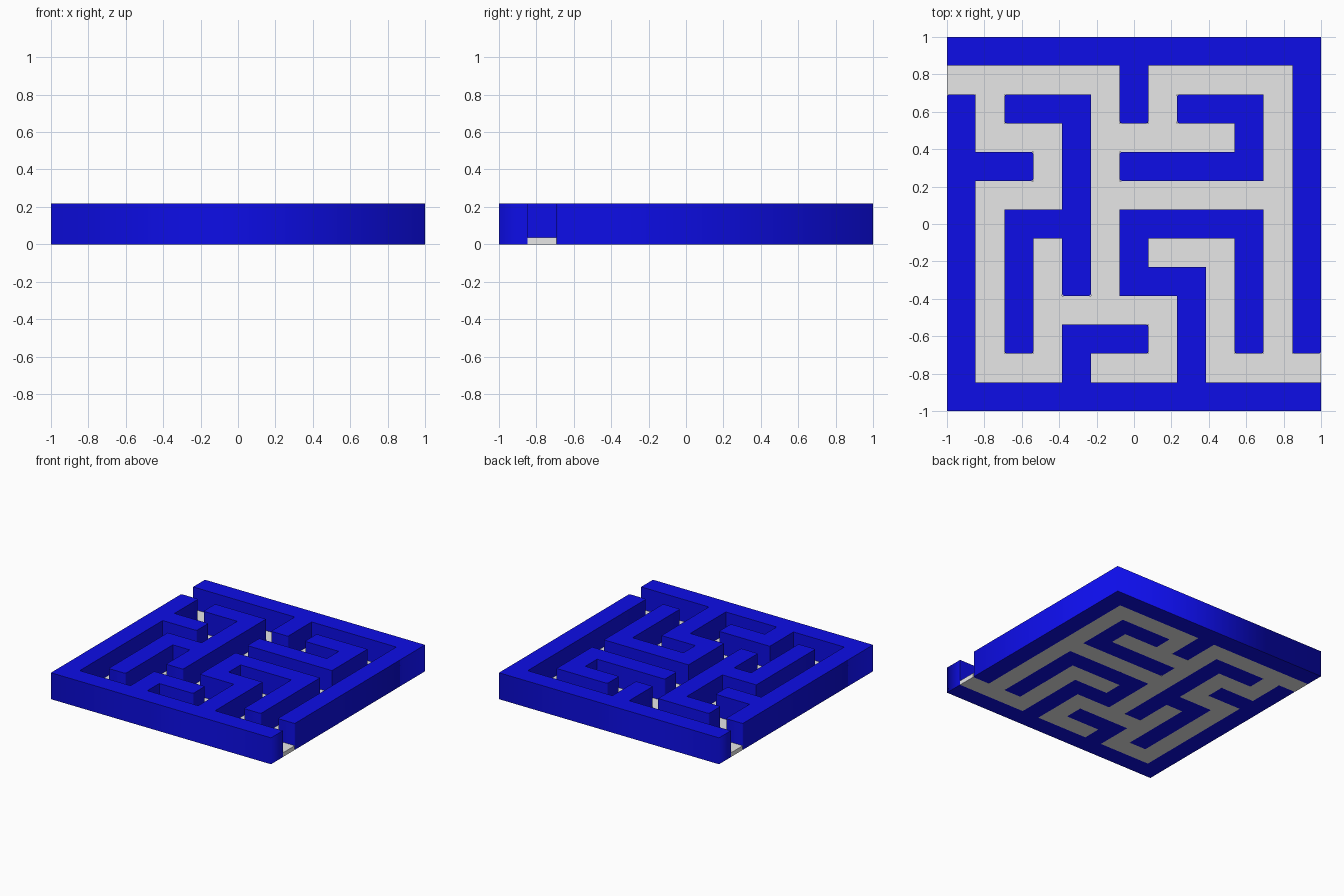
import bpy, bmesh, math

if "Cube" in bpy.data.objects:
    bpy.data.objects.remove(bpy.data.objects["Cube"])

# Maze plan, 13 x 13 cells, top row is the back (+y); '#' is wall
PLAN = [
    "#############",
    "......#.....#",
    "#.###.#.###.#",
    "#...#.....#.#",
    "###.#.#####.#",
    "#...#.......#",
    "#.###.#####.#",
    "#.#.#.#...#.#",
    "#.#.#.###.#.#",
    "#.#.....#.#.#",
    "#.#.###.#.#.#",
    "#...#...#....",
    "#############",
]
N = len(PLAN)
S = 2 / N
WALL_H, FLOOR_H, ROUND = 0.217, 0.035, 0.01


def material(name, rgb):
    m = bpy.data.materials.new(name)
    m.diffuse_color = (*rgb, 1)
    m.use_nodes = True
    m.node_tree.nodes["Principled BSDF"].inputs["Base Color"].default_value = m.diffuse_color
    return m


def is_outer_corner(v):
    return abs(v.co.x) > 0.999 and abs(v.co.y) > 0.999


def dead_end_corners():
    """Positions of the two free corners of every wall stub."""
    pts = []
    for r in range(1, N - 1):
        for c in range(N):
            if PLAN[r][c] != '#':
                continue
            near = [(dr, dc) for dr, dc in ((1, 0), (-1, 0), (0, 1), (0, -1))
                    if 0 <= c + dc < N and PLAN[r + dr][c + dc] == '#']
            if len(near) == 1:
                dr, dc = near[0]
                cx, cy = -1 + (c + .5) * S, 1 - (r + .5) * S
                for k in (-1, 1):
                    pts.append((cx + S / 2 * (-dc + k * dr),
                                cy + S / 2 * (dr + k * dc)))
    return pts


def build(name, char, height, mat, round_ends=False):
    bm = bmesh.new()
    # one square per matching cell, merged into a single outline
    for r, row in enumerate(PLAN):
        for c, ch in enumerate(row):
            if ch == char:
                x, y = -1 + c * S, 1 - r * S
                bm.faces.new([bm.verts.new(p) for p in (
                    (x, y - S, 0), (x + S, y - S, 0), (x + S, y, 0), (x, y, 0))])
    bmesh.ops.remove_doubles(bm, verts=bm.verts[:], dist=1e-4)
    bmesh.ops.dissolve_limit(bm, angle_limit=0.02, verts=bm.verts[:],
                             edges=bm.edges[:])
    # raise to height
    out = bmesh.ops.extrude_face_region(bm, geom=bm.faces[:])["geom"]
    top = [g for g in out if isinstance(g, bmesh.types.BMVert)]
    bmesh.ops.translate(bm, verts=top, vec=(0, 0, height))
    bmesh.ops.recalc_face_normals(bm, faces=bm.faces[:])
    # slightly rounded free wall ends
    if round_ends:
        pts = dead_end_corners()
        ends = [e for e in bm.edges
                if abs(e.verts[0].co.z - e.verts[1].co.z) > 0.01
                and any(math.hypot(e.verts[0].co.x - x, e.verts[0].co.y - y) < 1e-3
                        for x, y in pts)]
        bmesh.ops.bevel(bm, geom=ends, offset=ROUND, segments=2, profile=0.5,
                        affect='EDGES')
    # smooth sides round the outer corners, everything else crisp
    for f in bm.faces:
        f.smooth = abs(f.normal.z) < 0.5
    for e in bm.edges:
        upright = abs(e.verts[0].co.z - e.verts[1].co.z) > 0.01
        soft = upright and (all(is_outer_corner(v) for v in e.verts)
                            or e.calc_face_angle(3.0) < math.radians(50))
        e.smooth = soft
    me = bpy.data.meshes.new(name)
    bm.to_mesh(me)
    bm.free()
    me.materials.append(mat)
    ob = bpy.data.objects.new(name, me)
    bpy.context.collection.objects.link(ob)
    return ob


build("maze_walls", '#', WALL_H, material("blue", (0.004, 0.004, 0.8)), True)
build("path_floor", '.', FLOOR_H, material("light_grey", (0.8, 0.8, 0.8)))
